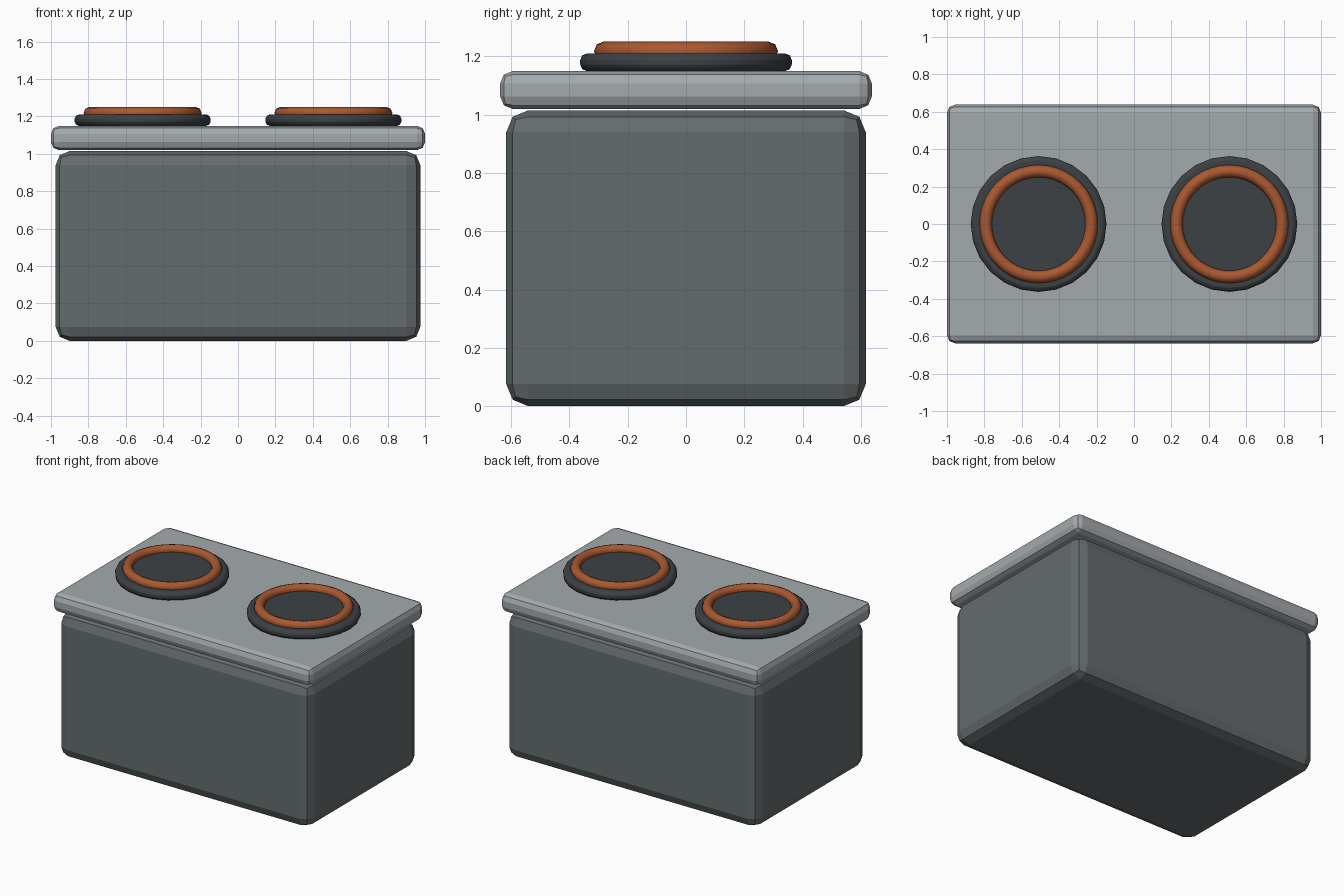
import bpy
from math import radians

if "Cube" in bpy.data.objects:
    bpy.data.objects.remove(bpy.data.objects["Cube"])


def paint(obj, name, rgb):
    mat = bpy.data.materials.get(name) or bpy.data.materials.new(name)
    mat.diffuse_color = (*rgb, 1)
    mat.use_nodes = True
    mat.node_tree.nodes["Principled BSDF"].inputs["Base Color"].default_value = mat.diffuse_color
    obj.data.materials.append(mat)


def add_bevel(obj, width, segments):
    mod = obj.modifiers.new("Bevel", "BEVEL")
    mod.width = width
    mod.segments = segments
    mod.limit_method = "ANGLE"
    mod.angle_limit = radians(30)


def box(name, size, z0, bevel):
    bpy.ops.mesh.primitive_cube_add(size=1, location=(0, 0, z0 + size[2] / 2))
    obj = bpy.context.object
    obj.name = name
    obj.scale = size
    bpy.ops.object.transform_apply(location=False, rotation=False, scale=True)
    add_bevel(obj, bevel, 2)
    return obj


# Main housing and overhanging worktop
body = box("body", (1.95, 1.234, 1.015), 0, 0.075)
paint(body, "body_grey", (0.13, 0.15, 0.155))
top = box("worktop", (2.0, 1.276, 0.13), 1.02, 0.043)
paint(top, "worktop_grey", (0.37, 0.40, 0.42))

# Two hot plates, each with a glowing ring
for side, x in (("left", -0.51), ("right", 0.51)):
    bpy.ops.mesh.primitive_cylinder_add(vertices=24, radius=0.363, depth=0.06,
                                        location=(x, 0, 1.18))
    plate = bpy.context.object
    plate.name = side + "_hot_plate"
    bpy.ops.object.shade_smooth_by_angle(angle=radians(40))
    add_bevel(plate, 0.022, 2)
    paint(plate, "plate_dark", (0.045, 0.053, 0.057))

    bpy.ops.mesh.primitive_torus_add(major_segments=40, minor_segments=8,
                                     major_radius=0.283, minor_radius=0.033,
                                     location=(x, 0, 1.218))
    ring = bpy.context.object
    ring.name = side + "_heating_ring"
    bpy.ops.object.shade_smooth()
    paint(ring, "ring_orange", (0.40, 0.10, 0.03))
